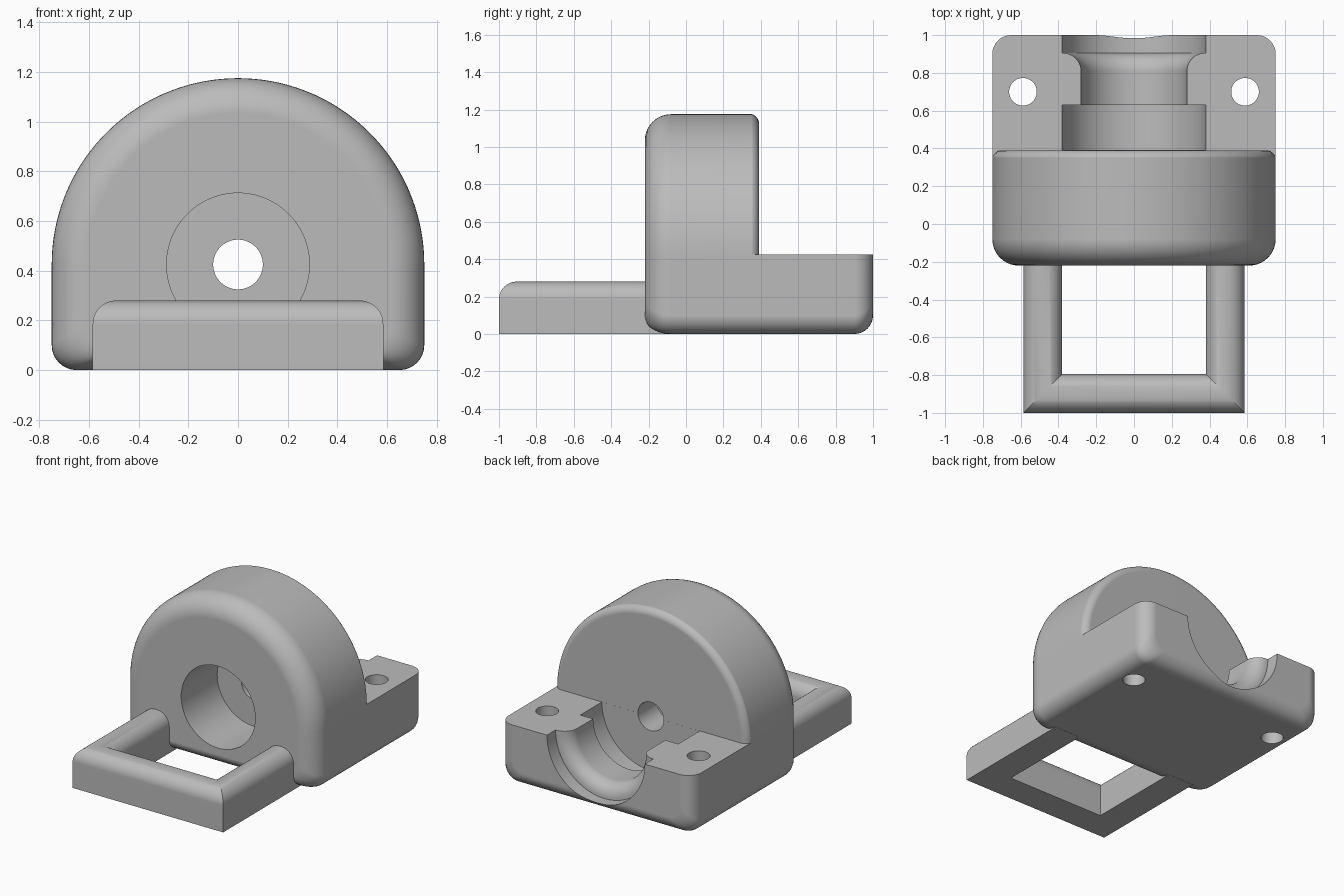
import bpy, bmesh
from math import sin, cos, pi, radians

AXIS_Z = 0.425   # height of the bore axis and the arch centre
HALF_W = 0.75

cube = bpy.data.objects.get("Cube")
if cube:
    bpy.data.objects.remove(cube, do_unlink=True)

grey = bpy.data.materials.new("plain_grey")
grey.use_nodes = True
COLOUR = (0.5, 0.5, 0.5, 1)
grey.diffuse_color = COLOUR
grey.node_tree.nodes["Principled BSDF"].inputs["Base Color"].default_value = COLOUR


def arc(cx, cy, r, start, end, steps):
    """Points on an arc, angles in degrees."""
    angles = [radians(start + (end - start) * k / steps) for k in range(steps + 1)]
    return [(cx + r * cos(a), cy + r * sin(a)) for a in angles]


def loft(name, rings, closed=False):
    """Skin equal-length rings of points; cap the ends unless closed."""
    bm = bmesh.new()
    loops = [[bm.verts.new(p) for p in ring] for ring in rings]
    pairs = list(zip(loops, loops[1:]))
    if closed:
        pairs.append((loops[-1], loops[0]))
    for a, b in pairs:
        for k in range(len(a)):
            j = (k + 1) % len(a)
            bm.faces.new((a[k], a[j], b[j], b[k]))
    if not closed:
        bm.faces.new(loops[0])
        bm.faces.new(loops[-1])
    bmesh.ops.remove_doubles(bm, verts=bm.verts, dist=1e-5)
    bmesh.ops.recalc_face_normals(bm, faces=bm.faces)
    mesh = bpy.data.meshes.new(name)
    bm.to_mesh(mesh)
    bm.free()
    mesh.materials.append(grey)
    obj = bpy.data.objects.new(name, mesh)
    bpy.context.collection.objects.link(obj)
    return obj


def turned(name, profile, sweep=360, steps=96):
    """Solid turned about the bore axis from (radius, y) points between two axis points."""
    count = steps if sweep == 360 else steps + 1
    rings = []
    for k in range(count):
        a = radians(sweep) * k / steps
        rings.append([(r * cos(a), y, AXIS_Z + r * sin(a)) for r, y in profile])
    return loft(name, rings, closed=sweep == 360)


def activate(obj):
    bpy.ops.object.select_all(action='DESELECT')
    obj.select_set(True)
    bpy.context.view_layer.objects.active = obj


def cut(obj, cutter):
    cutter.hide_render = True
    mod = obj.modifiers.new("cut", 'BOOLEAN')
    mod.operation = 'DIFFERENCE'
    mod.solver = 'EXACT'
    mod.object = cutter
    activate(obj)
    bpy.ops.object.modifier_apply(modifier=mod.name)
    bpy.data.objects.remove(cutter, do_unlink=True)


def finish(obj):
    activate(obj)
    bpy.ops.object.shade_smooth_by_angle(angle=radians(30))
    mod = obj.modifiers.new("weighted", 'WEIGHTED_NORMAL')
    mod.keep_sharp = True
    bpy.ops.object.modifier_apply(modifier=mod.name)


# Housing: arch section lofted front to back with rounded ends
def section(y, inset, lift):
    r, c = HALF_W - inset, 0.1
    pts = arc(r - c, lift + c, c, -90, 0, 8)
    pts += arc(0, AXIS_Z, r, 0, 180, 96)
    pts += arc(c - r, lift + c, c, 180, 270, 8)
    return [(x, y, z) for x, z in pts]


rings = []
for k in range(11):
    a = pi / 2 * k / 10
    rings.append(section(-0.22 + 0.14 * (1 - cos(a)), 0.14 * (1 - sin(a)), 0.09 * (1 - sin(a))))
for k in range(9):
    a = pi / 2 * k / 8
    rings.append(section(0.9 + 0.1 * sin(a), 0.1 * (1 - cos(a)), 0.1 * (1 - cos(a))))
housing = loft("housing", rings)

# Clear the arch behind the back wall, leaving a rounded rim
rim = arc(0.7, 0.338, 0.052, 90, 0, 8)
cut(housing, turned("rim_cutter", [(0, 0.39)] + rim + [(0.9, 0.338), (0.9, 1.2), (0, 1.2)], 180))

# Stepped half-round cradle with a flared lip
flare = arc(0.375, 0.81, 0.095, 180, 90, 10)
cradle = [(0, 0.3905), (0.38, 0.3905), (0.38, 0.63), (0.28, 0.63)] + flare
cut(housing, turned("cradle_cutter", cradle + [(0.38, 0.905), (0.38, 1.2), (0, 1.2)]))

# Front bore and through hole
cut(housing, turned("bore_cutter", [(0, -0.3), (0.2875, -0.3), (0.2875, 0.18),
                                    (0.1, 0.18), (0.1, 0.5), (0, 0.5)]))

# Mounting holes
for side in (-1, 1):
    circle = arc(side * 0.588, 0.7, 0.073, 0, 352.5, 47)
    cut(housing, loft("hole_cutter", [[(x, y, z) for x, y in circle] for z in (-0.1, 0.6)]))
finish(housing)

# Front handle: round-topped bar swept along a mitred U
HALF_BAR, ROUND, TOP = 0.1025, 0.095, 0.28
flat = HALF_BAR - ROUND
bar = [(-HALF_BAR, 0), (HALF_BAR, 0)]
bar += arc(flat, TOP - ROUND, ROUND, 0, 90, 10) + arc(-flat, TOP - ROUND, ROUND, 90, 180, 10)
mid_x, mid_y = 0.585 - HALF_BAR, -1 + HALF_BAR


def bar_ring(side, corner):
    return [(side * (mid_x + d), mid_y - d if corner else -0.1, z) for d, z in bar]


handle = loft("front_handle", [bar_ring(-1, False), bar_ring(-1, True),
                               bar_ring(1, True), bar_ring(1, False)])
finish(handle)
